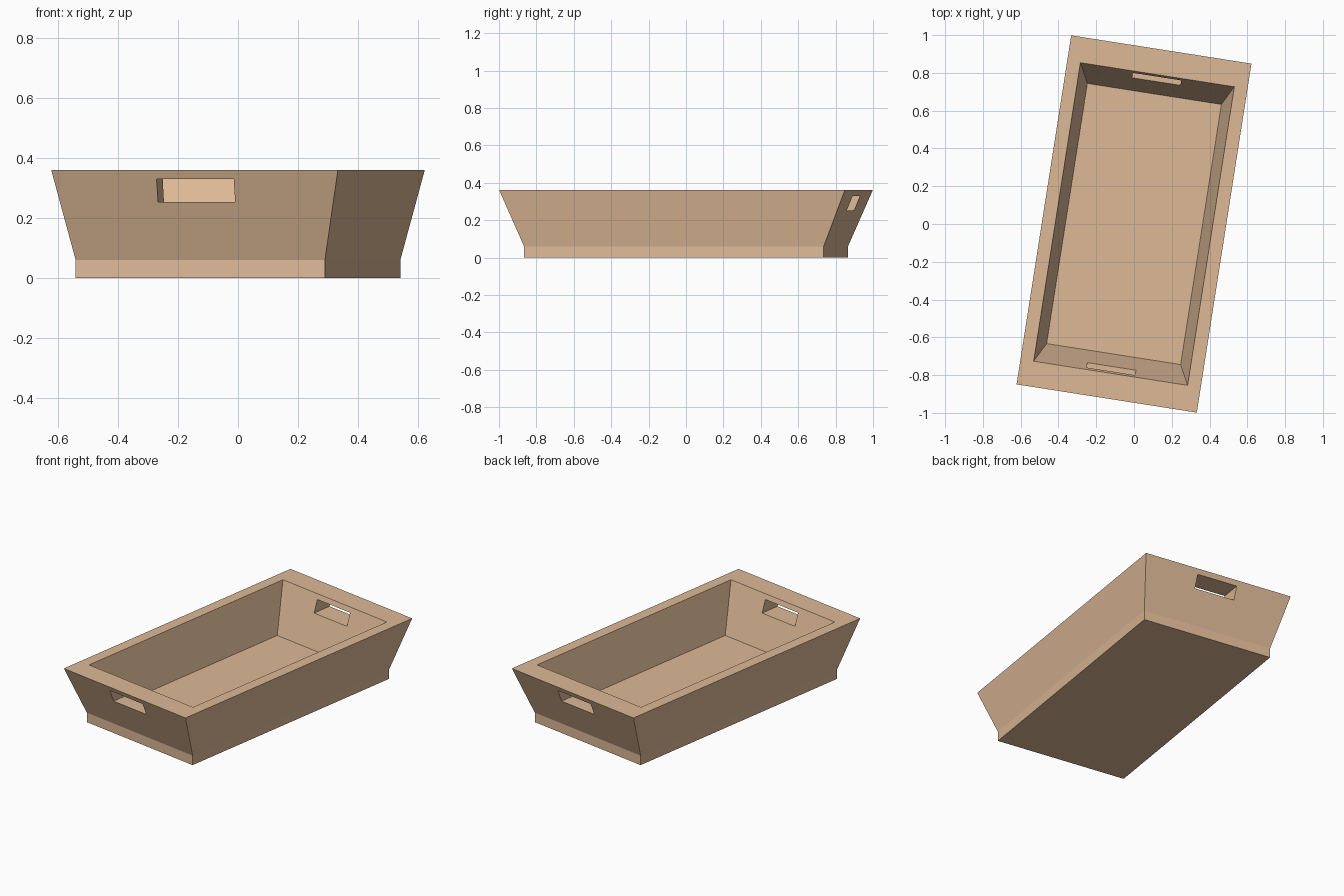
import bpy
import bmesh
import math
from mathutils import Matrix

cube = bpy.data.objects.get("Cube")
if cube:
    bpy.data.objects.remove(cube, do_unlink=True)

TURN = Matrix.Rotation(math.radians(-8.9), 4, "Z")

# Pale wood colour
wood = bpy.data.materials.new("tan_wood")
wood.use_nodes = True
colour = (0.73, 0.49, 0.31, 1)
wood.diffuse_color = colour
wood.node_tree.nodes["Principled BSDF"].inputs["Base Color"].default_value = colour


def make_object(name, bm):
    bmesh.ops.recalc_face_normals(bm, faces=bm.faces)
    bm.transform(TURN)
    mesh = bpy.data.meshes.new(name)
    bm.to_mesh(mesh)
    bm.free()
    mesh.materials.append(wood)
    obj = bpy.data.objects.new(name, mesh)
    bpy.context.collection.objects.link(obj)
    return obj


def add_ring(bm, half_x, half_y, z):
    corners = ((-1, -1), (1, -1), (1, 1), (-1, 1))
    return [bm.verts.new((sx * half_x, sy * half_y, z)) for sx, sy in corners]


# Tray: plinth, flared outer walls, rim, sloping inner walls and floor
profile = [
    (0.42, 0.811, 0.0),
    (0.42, 0.811, 0.06),
    (0.483, 0.935, 0.36),
    (0.4125, 0.80, 0.36),
    (0.359, 0.697, 0.06),
]
bm = bmesh.new()
rings = [add_ring(bm, *p) for p in profile]
for low, high in zip(rings, rings[1:]):
    for i in range(4):
        j = (i + 1) % 4
        bm.faces.new((low[i], low[j], high[j], high[i]))
bm.faces.new(rings[0])
bm.faces.new(rings[-1])
tray = make_object("tray", bm)

# One long bar cuts the handle slots through both end walls
bm = bmesh.new()
bmesh.ops.create_cube(bm, size=1)
bmesh.ops.scale(bm, verts=bm.verts, vec=(0.26, 3, 0.077))
bmesh.ops.translate(bm, verts=bm.verts, vec=(0, 0, 0.2915))
cutter = make_object("handle_cutter", bm)
cutter.hide_render = True

slots = tray.modifiers.new("handle_slots", "BOOLEAN")
slots.operation = "DIFFERENCE"
slots.solver = "EXACT"
slots.object = cutter
bpy.context.view_layer.objects.active = tray
bpy.ops.object.modifier_apply(modifier=slots.name)
bpy.data.objects.remove(cutter, do_unlink=True)
